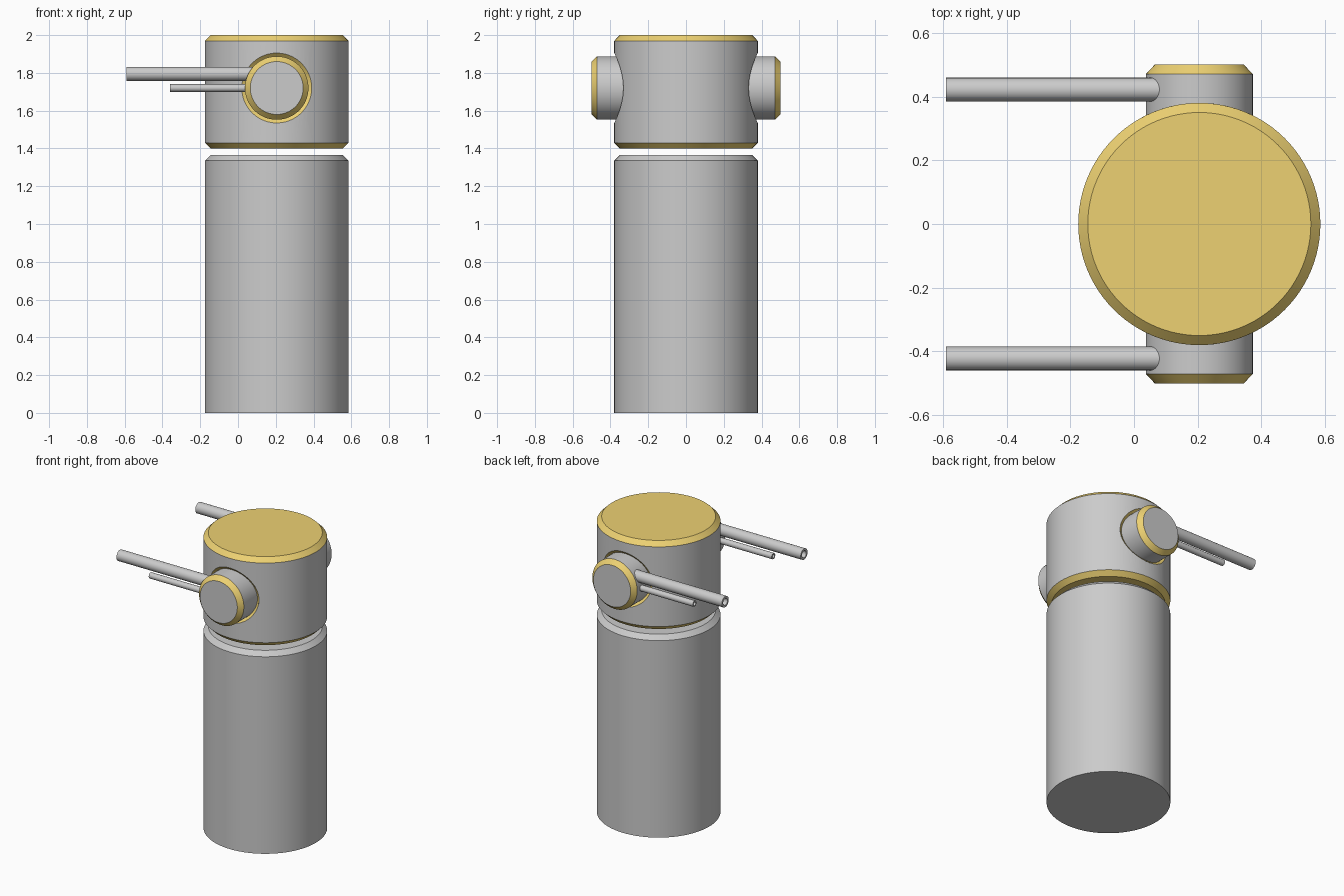
import bpy, bmesh
from math import sin, cos, pi, sqrt, radians
from mathutils import Matrix

if "Cube" in bpy.data.objects:
    bpy.data.objects.remove(bpy.data.objects["Cube"])

def material(name, rgb):
    m = bpy.data.materials.new(name)
    m.diffuse_color = (*rgb, 1)
    m.use_nodes = True
    m.node_tree.nodes["Principled BSDF"].inputs["Base Color"].default_value = m.diffuse_color
    return m

GOLD = material("gold", (0.85, 0.64, 0.17))
DARK = material("dark_grey", (0.56, 0.56, 0.56))
CX, R = 0.205, 0.38          # column axis and radius
PZ, PR, HR = 1.72, 0.168, 0.185   # pod height, pod radius, socket radius

def finish(name, bm, mats):
    bmesh.ops.recalc_face_normals(bm, faces=bm.faces[:])
    me = bpy.data.meshes.new(name)
    bm.to_mesh(me)
    bm.free()
    for m in mats:
        me.materials.append(m)
    ob = bpy.data.objects.new(name, me)
    bpy.context.collection.objects.link(ob)
    return ob

def smooth(ob):
    bpy.ops.object.select_all(action='DESELECT')
    ob.select_set(True)
    bpy.context.view_layer.objects.active = ob
    bpy.ops.object.shade_smooth_by_angle(angle=radians(30))

def lathe(name, profile, bands, matrix, mats=(None,), n=96):
    """Spin (radius, height) points about z; bands = material slot of each
    strip, with the first and last entries for the end caps."""
    bm = bmesh.new()
    rings = [[bm.verts.new((r * cos(2*pi*i/n), r * sin(2*pi*i/n), h)) for i in range(n)]
             for r, h in profile]
    bm.faces.new(rings[0]).material_index = bands[0]
    bm.faces.new(rings[-1]).material_index = bands[-1]
    for a, b, s in zip(rings, rings[1:], bands[1:-1]):
        for i in range(n):
            j = (i + 1) % n
            bm.faces.new((a[i], a[j], b[j], b[i])).material_index = s
    bm.transform(matrix)
    return finish(name, bm, mats)

axis = Matrix.Translation((CX, 0, 0))

# Lower column
smooth(lathe("column", [(R, 0), (R, 1.335), (R - 0.03, 1.365)], [0]*4, axis))

# Turning head with gold chamfers and end faces
head = lathe("head", [(R - 0.03, 1.40), (R, 1.43), (R, 1.97), (R - 0.03, 2.0)],
             [1, 1, 0, 1, 1], axis, (None, GOLD))

# Socket holes through the sides of the head
sideways = Matrix.Translation((CX, 0, PZ)) @ Matrix.Rotation(pi/2, 4, 'X')
cutter = lathe("socket_cutter", [(HR, -0.6), (HR, 0.6)], [0]*3, sideways)
cutter.hide_render = True
mod = head.modifiers.new("sockets", 'BOOLEAN')
mod.operation, mod.solver, mod.object = 'DIFFERENCE', 'EXACT', cutter
bpy.context.view_layer.objects.active = head
bpy.ops.object.modifier_apply(modifier=mod.name)
bpy.data.objects.remove(cutter)
smooth(head)

def collar(name, side, n=96):
    """Gold bevelled lip following the curved head around a pod."""
    bm = bmesh.new()
    loops = []
    for r, depth in ((HR, 0), (PR - 0.001, 0.017)):
        loop = []
        for i in range(n):
            x, z = r * cos(2*pi*i/n), r * sin(2*pi*i/n)
            y = sqrt(R*R - x*x) - depth
            loop.append(bm.verts.new((CX + x, side * y, PZ + z)))
        loops.append(loop)
    for i in range(n):
        j = (i + 1) % n
        q = [loops[0][i], loops[0][j], loops[1][j], loops[1][i]]
        bm.faces.new(q if side < 0 else q[::-1])
    ob = finish(name, bm, (GOLD,))
    # lip must face outwards
    if ob.data.polygons[0].normal.y * side < 0:
        ob.data.flip_normals()
    smooth(ob)

for side, tag in ((-1, "front"), (1, "back")):
    # Side pod with gold rim
    rot = Matrix.Rotation(-side * pi/2, 4, 'X')
    smooth(lathe(tag + "_pod", [(PR, 0.25), (PR, 0.47), (0.14, 0.50)], [1, 1, 2, 0],
                 Matrix.Translation((CX, 0, PZ)) @ rot, (None, DARK, GOLD)))
    collar(tag + "_socket_rim", side)
    # Hollow barrels pointing towards -x
    for part, r, z, tip in (("upper_barrel", 0.037, 1.795, -0.59),
                            ("lower_barrel", 0.02, 1.72, -0.36)):
        length = 0.15 - tip
        m = Matrix.Translation((0.15, side * 0.422, z)) @ Matrix.Rotation(-pi/2, 4, 'Y')
        smooth(lathe(tag + "_" + part,
                     [(r, 0), (r, length), (r * 0.62, length), (r * 0.62, 0.1)],
                     [0]*5, m, (DARK,), 32))
